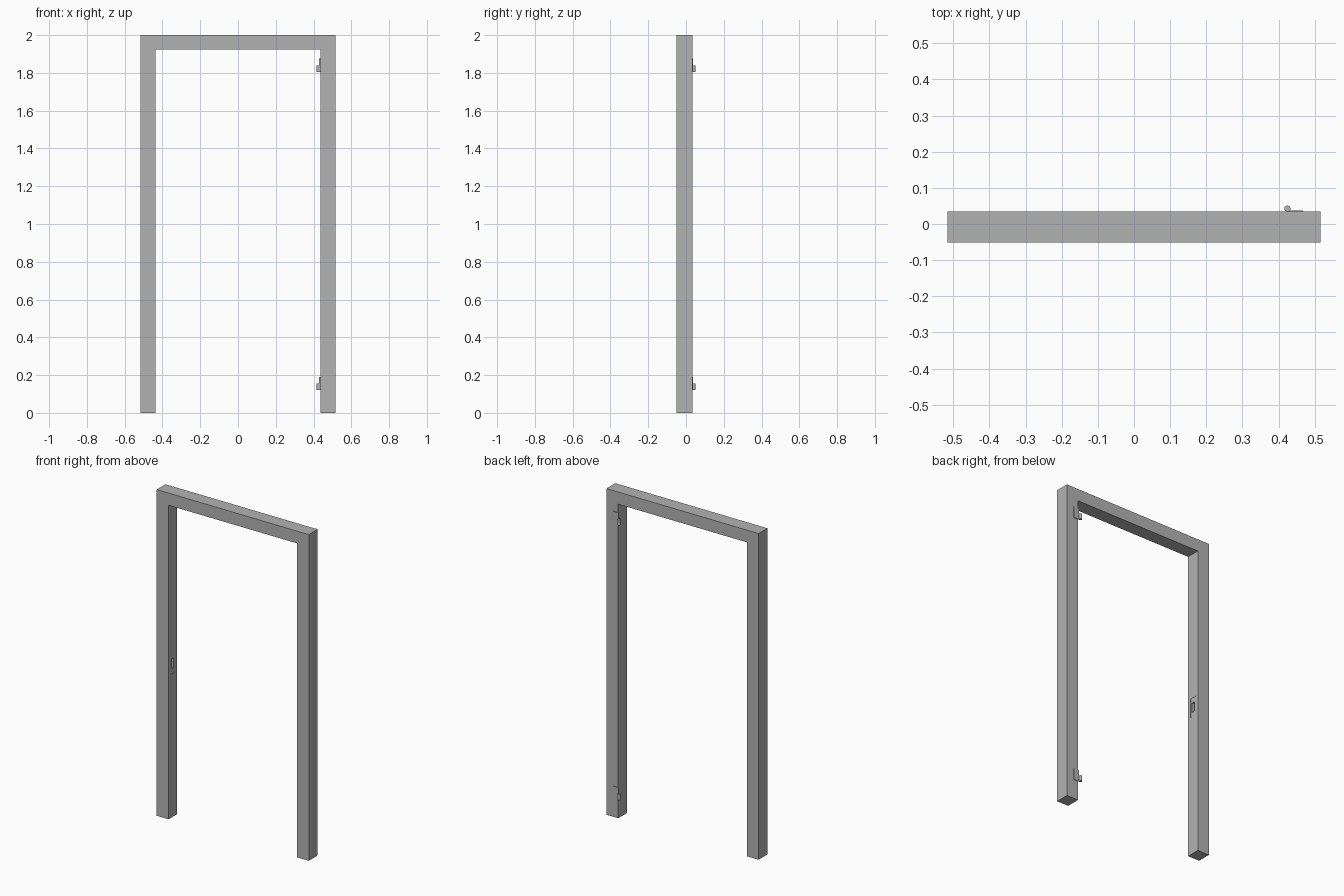
import bpy, bmesh, math
from mathutils import Vector

if "Cube" in bpy.data.objects:
    bpy.data.objects.remove(bpy.data.objects["Cube"])

# Dark grey shared by every part
grey = bpy.data.materials.new("dark_grey")
grey.diffuse_color = (0.45, 0.45, 0.45, 1)
grey.use_nodes = True
grey.node_tree.nodes["Principled BSDF"].inputs["Base Color"].default_value = grey.diffuse_color


def prism(name, pts, to3d, depth, smooth=False):
    """Extrude a closed 2D outline along a depth vector."""
    bm = bmesh.new()
    face = bm.faces.new([bm.verts.new(to3d(a, b)) for a, b in pts])
    ext = bmesh.ops.extrude_face_region(bm, geom=[face], use_keep_orig=True)
    moved = [v for v in ext["geom"] if isinstance(v, bmesh.types.BMVert)]
    bmesh.ops.translate(bm, verts=moved, vec=Vector(depth))
    bmesh.ops.recalc_face_normals(bm, faces=bm.faces[:])
    for f in bm.faces:
        f.smooth = smooth and len(f.verts) == 4
    for e in bm.edges:
        e.smooth = all(len(f.verts) == 4 for f in e.link_faces)
    me = bpy.data.meshes.new(name)
    bm.to_mesh(me)
    bm.free()
    me.materials.append(grey)
    ob = bpy.data.objects.new(name, me)
    bpy.context.scene.collection.objects.link(ob)
    return ob


def rect(cx, cy, w, h):
    return [(cx + sx * w / 2, cy + sy * h / 2)
            for sx, sy in ((-1, -1), (1, -1), (1, 1), (-1, 1))]


def cut(cutter, *targets):
    """Subtract a hidden cutter from each target."""
    cutter.hide_render = cutter.hide_viewport = True
    cutter.display_type = 'WIRE'
    for ob in targets:
        mod = ob.modifiers.new(cutter.name, 'BOOLEAN')
        mod.operation = 'DIFFERENCE'
        mod.solver = 'EXACT'
        mod.object = cutter


W, IN, TOP, HEAD = 0.516, 0.436, 2.0, 1.925
FRONT, BACK = -0.051, 0.034

# Door frame: two jambs and the head as one U-shaped solid
outline = [(-W, 0), (-IN, 0), (-IN, HEAD), (IN, HEAD),
           (IN, 0), (W, 0), (W, TOP), (-W, TOP)]
frame = prism("door_frame", outline, lambda x, z: (x, FRONT, z),
              (0, BACK - FRONT, 0))

# Strike plate let into the inside of the left jamb, just below its surface
PY, PZ = -0.008, 0.94
plate = prism("strike_plate", rect(PY, PZ, 0.044, 0.124),
              lambda y, z: (-IN - 0.005, y, z), (0.0035, 0, 0))
recess = prism("plate_recess_cutter", rect(PY, PZ, 0.042, 0.122),
               lambda y, z: (-IN - 0.003, y, z), (0.02, 0, 0))
pocket = prism("latch_pocket_cutter", rect(PY, PZ, 0.018, 0.06),
               lambda y, z: (-IN - 0.02, y, z), (0.04, 0, 0))
cut(recess, frame)
cut(pocket, frame, plate)

# Hinges on the back of the right jamb: stepped leaf plus half-height knuckle
R, KX = 0.0085, 0.4245
KY = BACK + R
for label, z0 in (("lower", 0.12), ("upper", 1.805)):
    leaf = [(KX, z0), (0.468, z0), (0.468, z0 + 0.07),
            (0.430, z0 + 0.07), (0.430, z0 + 0.035), (KX, z0 + 0.035)]
    prism(label + "_hinge_leaf", leaf, lambda x, z: (x, BACK, z),
          (0, 0.004, 0))
    circle = [(KX + R * math.cos(math.tau * i / 24),
               KY + R * math.sin(math.tau * i / 24)) for i in range(24)]
    prism(label + "_hinge_knuckle", circle,
          lambda x, y, z0=z0: (x, y, z0), (0, 0, 0.035), smooth=True)
